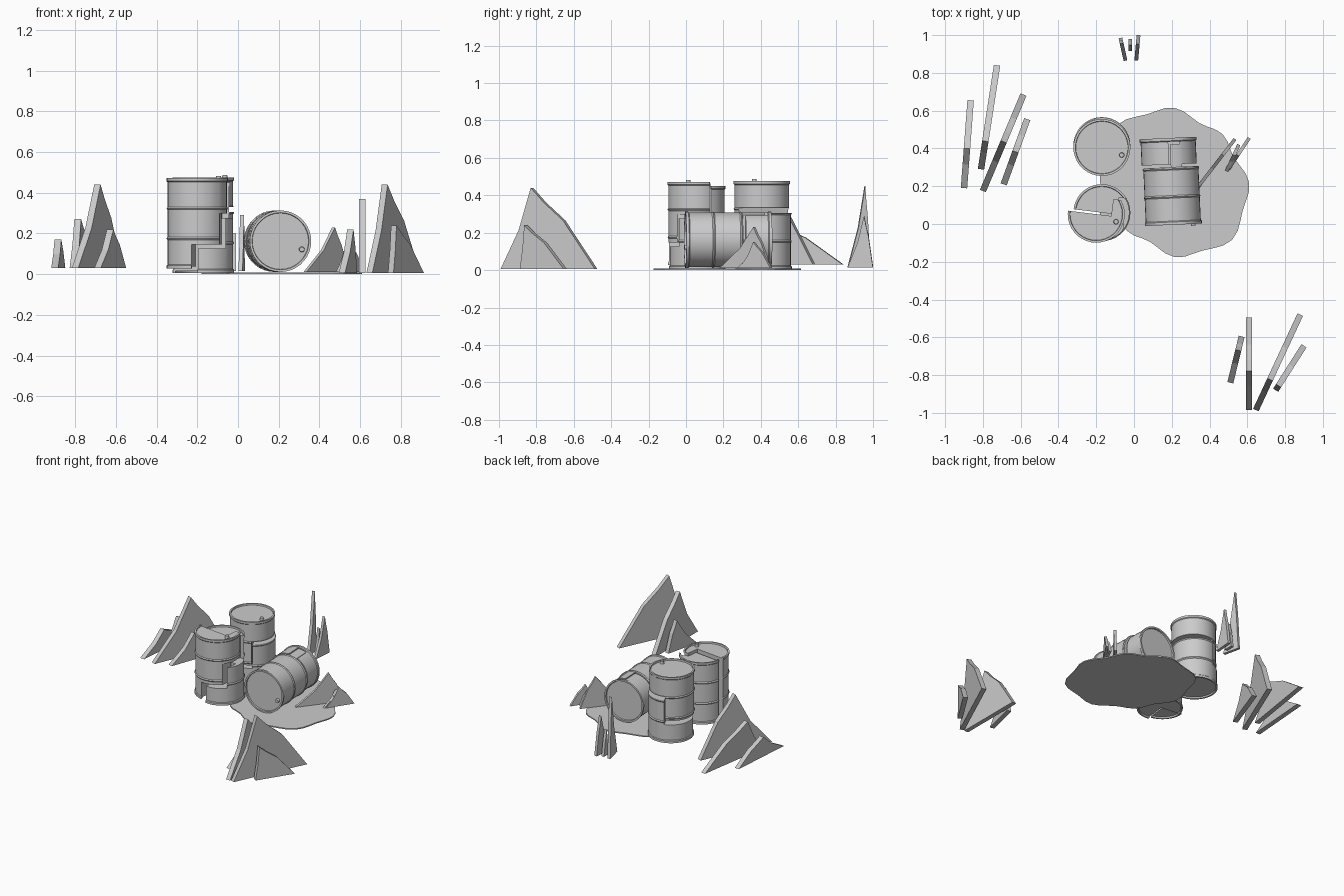
import bpy, bmesh, math
from mathutils import Vector, Matrix

if "Cube" in bpy.data.objects:
    bpy.data.objects.remove(bpy.data.objects["Cube"])

grey = bpy.data.materials.new("plain_grey")
grey.diffuse_color = (0.6, 0.6, 0.6, 1)
grey.use_nodes = True
grey.node_tree.nodes["Principled BSDF"].inputs["Base Color"].default_value = grey.diffuse_color


def make_object(name, bm, matrix=Matrix()):
    bmesh.ops.recalc_face_normals(bm, faces=bm.faces)
    mesh = bpy.data.meshes.new(name)
    bm.to_mesh(mesh)
    bm.free()
    mesh.materials.append(grey)
    ob = bpy.data.objects.new(name, mesh)
    ob.matrix_world = matrix
    bpy.context.collection.objects.link(ob)
    return ob


def prism(name, outline, depth):
    """Extrude a closed outline along a depth vector."""
    bm = bmesh.new()
    face = bm.faces.new([bm.verts.new(p) for p in outline])
    new = bmesh.ops.extrude_face_region(bm, geom=[face])["geom"]
    bmesh.ops.translate(bm, vec=depth, verts=[v for v in new if isinstance(v, bmesh.types.BMVert)])
    return make_object(name, bm)


def select_only(ob):
    bpy.ops.object.select_all(action='DESELECT')
    ob.select_set(True)
    bpy.context.view_layer.objects.active = ob


# Drum: recessed ends, rolled rims and two ribs
HEIGHT, RADIUS, RIM = .445, .146, .151


def drum_solid(name, segments=36):
    end = [(0, .010), (.138, .010), (.140, 0), (RIM, 0), (RIM, .015), (RADIUS, .02)]
    profile = list(end)
    for rib in (HEIGHT / 3, HEIGHT * 2 / 3):
        profile += [(RADIUS, rib - .007), (RIM, rib), (RADIUS, rib + .007)]
    profile += [(r, HEIGHT - z) for r, z in reversed(end)]
    bm = bmesh.new()
    verts = [bm.verts.new((r, 0, z)) for r, z in profile]
    edges = [bm.edges.new(pair) for pair in zip(verts, verts[1:])]
    bmesh.ops.spin(bm, geom=verts + edges, cent=(0, 0, 0), axis=(0, 0, 1),
                   angle=math.tau, steps=segments, use_merge=True)
    bmesh.ops.remove_doubles(bm, verts=bm.verts, dist=1e-5)
    return make_object(name, bm)


def stepped_cutter(boxes):
    bm = bmesh.new()
    for low, high in boxes:
        low, high = Vector(low), Vector(high)
        size = Matrix.Diagonal((*(high - low), 1))
        bmesh.ops.create_cube(bm, size=1, matrix=Matrix.Translation((low + high) / 2) @ size)
    ob = make_object("crack_cutter", bm)
    ob.hide_render = True
    return ob


def cracked_drum(name, matrix, boxes, turn, shift):
    """Split a drum along a stepped crack and slide one part by shift."""
    cutter = stepped_cutter(boxes)
    cutter.matrix_world = Matrix.Rotation(turn, 4, 'Z')
    for part, op, offset in (("slipped_part", 'INTERSECT', shift), ("fixed_part", 'DIFFERENCE', (0, 0, 0))):
        ob = drum_solid(f"{name}_{part}")
        mod = ob.modifiers.new("crack", 'BOOLEAN')
        mod.operation, mod.object, mod.solver, mod.use_self = op, cutter, 'EXACT', True
        bpy.context.view_layer.update()
        select_only(ob)
        bpy.ops.object.modifier_apply(modifier="crack")
        bpy.ops.object.shade_smooth_by_angle(angle=math.radians(30))
        ob.matrix_world = matrix @ Matrix.Translation(offset)
    bpy.data.objects.remove(cutter)
    # Filler plug on the lid
    bm = bmesh.new()
    bmesh.ops.create_cone(bm, cap_ends=True, segments=12, radius1=.014, radius2=.012, depth=.02,
                          matrix=Matrix.Translation((.105, -.04, HEIGHT)))
    make_object(f"{name}_plug", bm, matrix @ Matrix.Translation(shift))


cracked_drum("front_drum", Matrix.Translation((-.17, .06, .005)),
             [((-1, -1, -1), (-.01, 0, 1)), ((-.02, -1, .12), (.12, 0, 1)), ((.08, -1, .27), (1, .09, 1))],
             math.radians(-7), (-.03, -.008, .022))
cracked_drum("back_drum", Matrix.Translation((-.17, .415, .005)),
             [((-1, -1, .30), (1, 1, 1)), ((-1, -1, .13), (.02, 1, .35))],
             math.radians(25), (0, -.01, .026))
lying = Matrix.Translation((.18, .455, .162)) @ Matrix.Rotation(.045, 4, 'Z') @ Matrix.Rotation(math.pi / 2, 4, 'X')
cracked_drum("lying_drum", lying,
             [((-1, -1, .14), (1, 1, 1)), ((0, 0, .02), (.06, 1, .2))],
             0, (.008, 0, .015))

# Spilled puddle: a wavy oval
puddle = []
for i in range(48):
    a = math.tau * i / 48
    r = .38 - .035 * math.sin(2 * a) + .015 * math.cos(8 * a)
    puddle.append((.215 + r * math.cos(a), .22 + r * math.sin(a), 0))
prism("puddle", puddle, (0, 0, .008))


def shard(name, x0, y0, x1, y1, peak, height, base, width):
    """Upright jagged plate: hollow front edge, peak, bulging back edge."""
    a, b = Vector((x0, y0, 0)), Vector((x1, y1, 0))
    side = (b - a).cross(Vector((0, 0, 1))).normalized() * width
    rise, back = height - base, 1 - peak
    crest = [(0, 0), (.6 * peak, .48), (peak, 1), (peak + .2 * back, .82),
             (peak + .5 * back, .60), (1, 0)]
    prism(name, [a.lerp(b, f) + Vector((0, 0, base + h * rise)) - side / 2 for f, h in crest], side)


def cluster(name, base, width, plates):
    for i, plate in enumerate(plates, 1):
        shard(f"{name}_{i}", *plate, base, width)


# Shard clusters: ground start, ground end, peak fraction, peak height
cluster("left_shard", .03, .034, [(-.90, .19, -.865, .655, .45, .17), (-.81, .29, -.725, .84, .27, .27),
                                  (-.80, .175, -.585, .685, .51, .44), (-.69, .21, -.565, .555, .5, .22)])
cluster("front_shard", .005, .032, [(.51, -.84, .57, -.595, .7, .22), (.61, -.985, .61, -.495, .42, .37),
                                    (.645, -.985, .88, -.48, .32, .44), (.75, -.88, .90, -.645, .1, .24)])
cluster("rear_shard", .015, .02, [(-.045, .865, -.072, .985, .76, .45), (-.02, .915, -.02, .98, .5, .20),
                                  (.012, .865, .024, 1.0, .65, .29)])
cluster("right_shard", .012, .018, [(.33, .185, .535, .45, .68, .23), (.50, .29, .61, .455, .45, .15),
                                    (.49, .28, .555, .42, .6, .12)])
